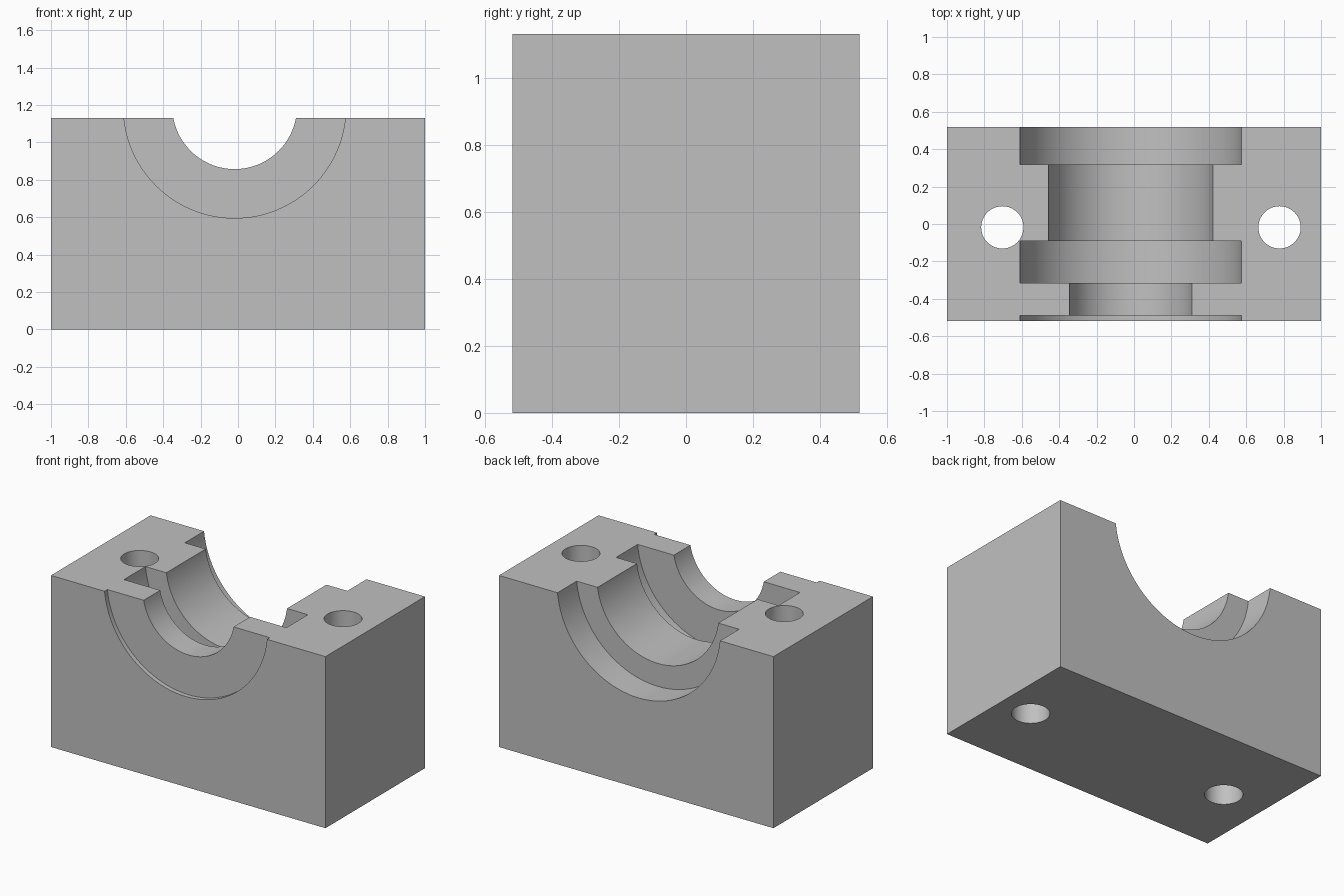
import bpy, bmesh
from math import radians
from mathutils import Matrix, Vector

cube = bpy.data.objects.get("Cube")
if cube:
    bpy.data.objects.remove(cube, do_unlink=True)

WIDTH, DEPTH, HEIGHT = 2.0, 1.036, 1.13
BORE_X, BORE_Z = -0.018, 1.19
SEGMENTS = 128

grey = bpy.data.materials.new("plain grey")
grey.use_nodes = True
colour = (0.53, 0.53, 0.53, 1)
grey.diffuse_color = colour
grey.node_tree.nodes["Principled BSDF"].inputs["Base Color"].default_value = colour


def make_object(name, bm):
    bmesh.ops.recalc_face_normals(bm, faces=bm.faces)
    mesh = bpy.data.meshes.new(name)
    bm.to_mesh(mesh)
    bm.free()
    mesh.materials.append(grey)
    obj = bpy.data.objects.new(name, mesh)
    bpy.context.collection.objects.link(obj)
    return obj


# Solid block
bm = bmesh.new()
bmesh.ops.create_cube(bm, size=1)
bmesh.ops.scale(bm, vec=(WIDTH, DEPTH, HEIGHT), verts=bm.verts)
bmesh.ops.translate(bm, vec=(0, 0, HEIGHT / 2), verts=bm.verts)
block = make_object("bearing_block", bm)

# Stepped bore cutter: a turned shaft of large, middle and small sections
LARGE, MIDDLE, SMALL = 0.595, 0.444, 0.333
sections = [(-0.6, -0.488, LARGE), (-0.488, -0.316, SMALL),
            (-0.316, -0.092, LARGE), (-0.092, 0.318, MIDDLE),
            (0.318, 0.6, LARGE)]
profile = [(0, sections[0][0])]
for start, end, radius in sections:
    profile += [(radius, start), (radius, end)]
profile.append((0, sections[-1][1]))

bm = bmesh.new()
axis_point = Vector((BORE_X, 0, BORE_Z))
verts = [bm.verts.new(axis_point + Vector((r, y, 0))) for r, y in profile]
edges = [bm.edges.new(pair) for pair in zip(verts, verts[1:])]
bmesh.ops.spin(bm, geom=verts + edges, cent=axis_point, axis=(0, 1, 0),
               angle=radians(360), steps=SEGMENTS)
bmesh.ops.remove_doubles(bm, verts=bm.verts, dist=0.0001)
cutters = [make_object("bore_cutter", bm)]

# Vertical bolt hole cutters
for side, x in (("right", -0.704), ("left", 0.778)):
    bm = bmesh.new()
    bmesh.ops.create_cone(bm, cap_ends=True, segments=64, radius1=0.113,
                          radius2=0.113, depth=HEIGHT * 2,
                          matrix=Matrix.Translation((x, -0.018, HEIGHT / 2)))
    cutters.append(make_object(side + "_bolt_hole_cutter", bm))

# Cut the block, then drop the cutters
for cutter in cutters:
    cutter.hide_render = True
    mod = block.modifiers.new(cutter.name, 'BOOLEAN')
    mod.operation = 'DIFFERENCE'
    mod.solver = 'EXACT'
    mod.object = cutter

bpy.ops.object.select_all(action='DESELECT')
bpy.context.view_layer.objects.active = block
block.select_set(True)
for name in [m.name for m in block.modifiers]:
    bpy.ops.object.modifier_apply(modifier=name)
for cutter in cutters:
    bpy.data.objects.remove(cutter, do_unlink=True)
bpy.ops.object.shade_smooth_by_angle(angle=radians(30))
